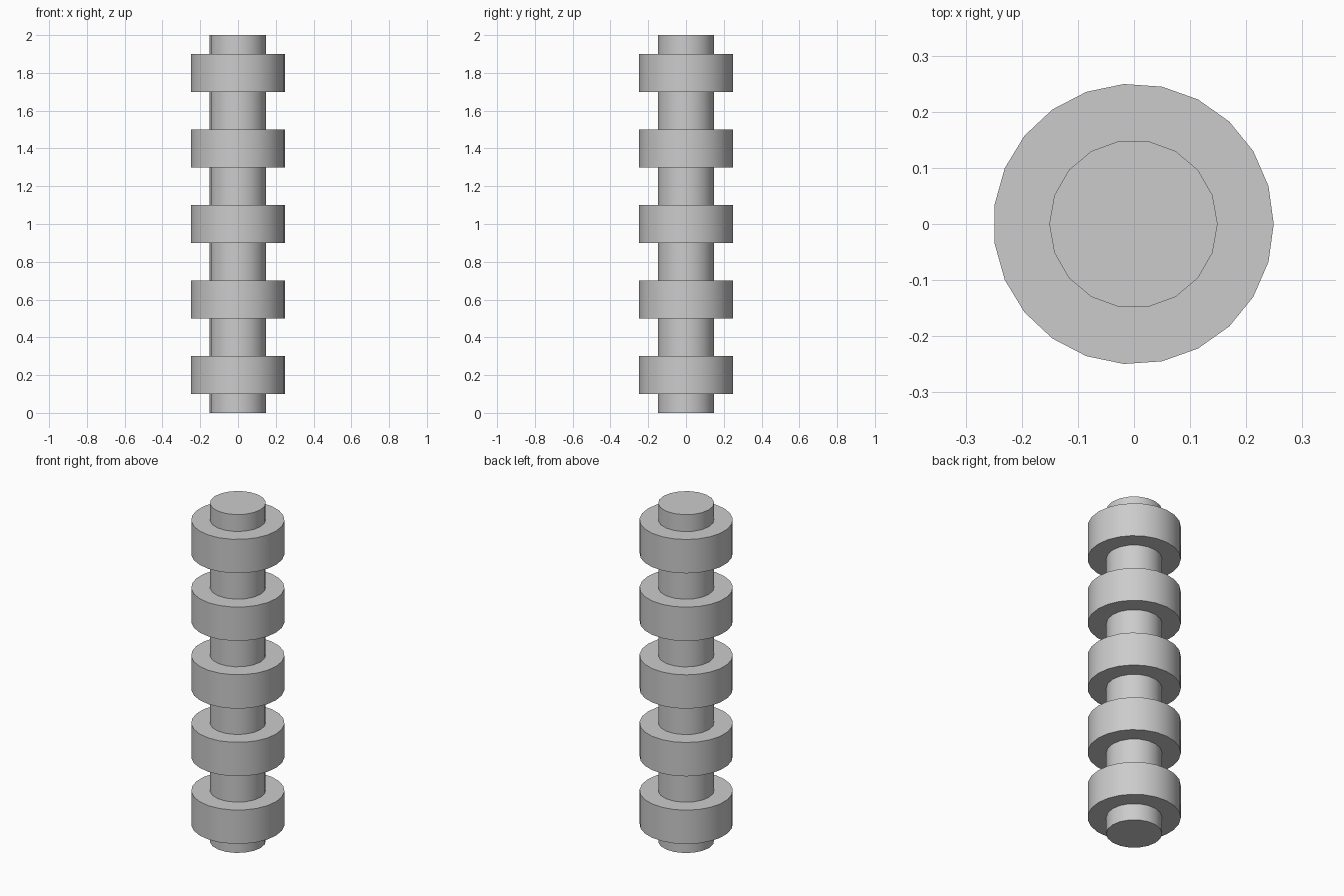
import bpy

cube = bpy.data.objects.get("Cube")
if cube:
    bpy.data.objects.remove(cube, do_unlink=True)

grey = bpy.data.materials.new("plain grey")
grey.use_nodes = True
colour = (0.6, 0.6, 0.6, 1.0)
grey.diffuse_color = colour
grey.node_tree.nodes["Principled BSDF"].inputs["Base Color"].default_value = colour

OFFSET_X = -0.001


def cylinder(name, radius, bottom, height, sides):
    """Upright cylinder with a corner on +x."""
    bpy.ops.mesh.primitive_cylinder_add(
        vertices=sides, radius=radius, depth=height,
        location=(OFFSET_X, 0, bottom + height / 2))
    obj = bpy.context.object
    obj.name = name
    # The primitive starts on +y, so turn the mesh a quarter
    for v in obj.data.vertices:
        v.co.x, v.co.y = v.co.y, -v.co.x
    obj.data.materials.append(grey)
    bpy.ops.object.shade_smooth_by_angle()
    return obj


# Central shaft
cylinder("shaft", 0.15, 0, 2, 18)

# Evenly spaced collars
for i in range(5):
    cylinder(f"collar_{i + 1}", 0.25, 0.1 + 0.4 * i, 0.2, 23)
